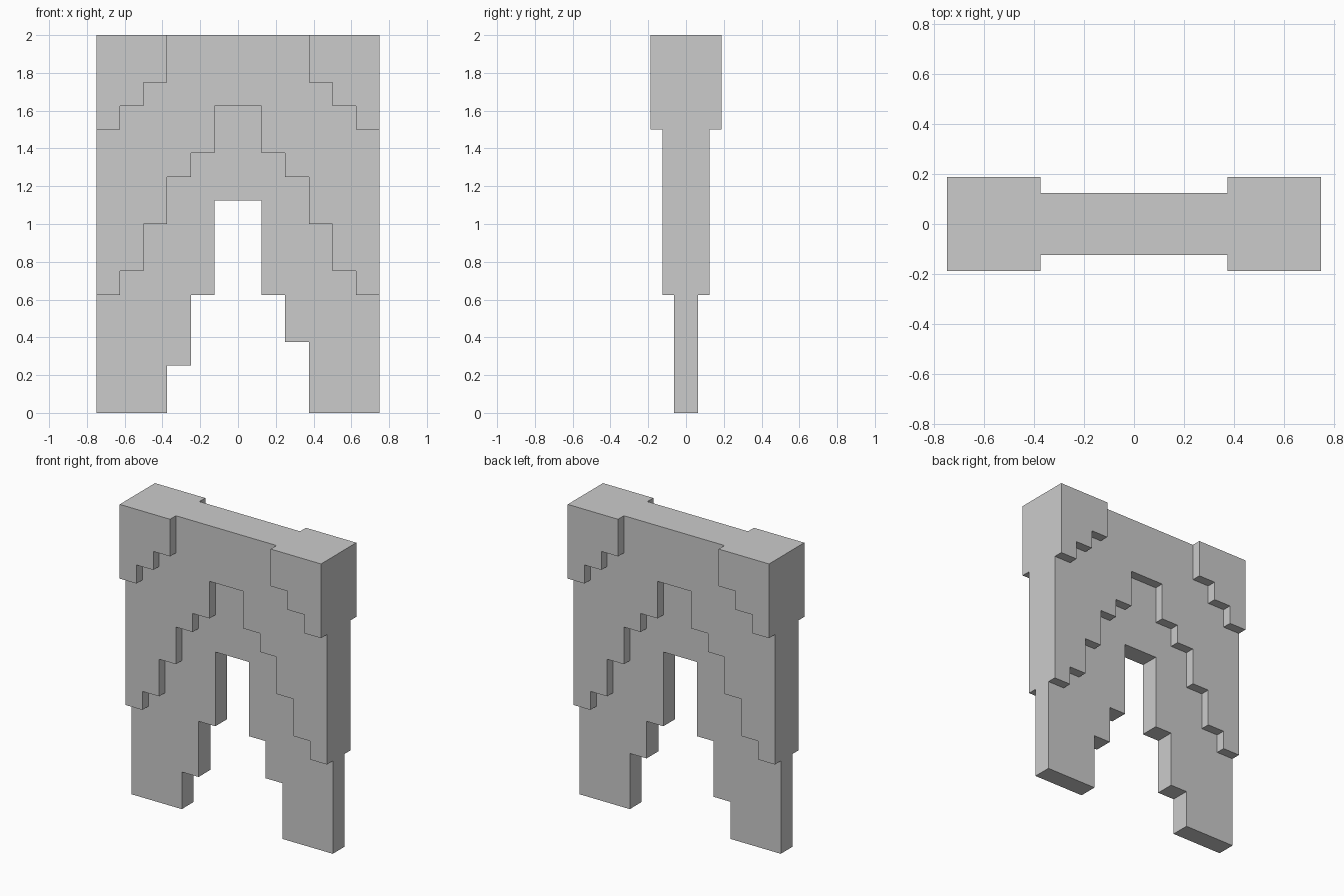
import bpy, bmesh

if "Cube" in bpy.data.objects:
    bpy.data.objects.remove(bpy.data.objects["Cube"])

U = 0.125   # everything sits on a 1/8 unit grid
TOP = 16    # top edge in grid units


def stepped_panel(name, steps, x_end, half_depth):
    """Flat-topped panel with a stepped underside; steps = (x start, bottom z) in grid units."""
    ends = [x for x, _ in steps[1:]] + [x_end]
    outline = []
    for (x0, z), x1 in zip(steps, ends):
        outline += [(x0, z), (x1, z)]
    outline += [(x_end, TOP), (steps[0][0], TOP)]
    bm = bmesh.new()
    face = bm.faces.new([bm.verts.new((x * U, -half_depth, z * U)) for x, z in outline])
    ext = bmesh.ops.extrude_face_region(bm, geom=[face])
    moved = [v for v in ext["geom"] if isinstance(v, bmesh.types.BMVert)]
    bmesh.ops.translate(bm, verts=moved, vec=(0, 2 * half_depth, 0))
    bmesh.ops.recalc_face_normals(bm, faces=bm.faces)
    mesh = bpy.data.meshes.new(name)
    bm.to_mesh(mesh)
    bm.free()
    obj = bpy.data.objects.new(name, mesh)
    bpy.context.collection.objects.link(obj)
    return obj


def mirrored(steps, x_end):
    """Same steps reflected to the -x side."""
    ends = [x for x, _ in steps[1:]] + [x_end]
    return [(-x1, z) for (_, z), x1 in zip(steps, ends)][::-1]


# Thin core panel with the arch opening (its lowest steps differ left and right)
panel = stepped_panel("hanging_panel",
                      [(-6, 0), (-3, 2), (-2, 5), (-1, 9), (1, 5), (2, 3), (3, 0)], 6, 0.0625)

# Middle layer, symmetric stepped arch
half = [(1, 11), (2, 10), (3, 8), (4, 6), (5, 5)]
middle = stepped_panel("middle_layer", mirrored(half, 6) + [(-1, 13)] + half, 6, 0.125)

# Thick stepped top corners
corner = [(3, 14), (4, 13), (5, 12)]
right = stepped_panel("right_corner", corner, 6, 0.1875)
left = stepped_panel("left_corner", mirrored(corner, 6), -3, 0.1875)

# Fuse the layers into one clean solid
bpy.context.view_layer.objects.active = panel
for part in (middle, right, left):
    mod = panel.modifiers.new("fuse", 'BOOLEAN')
    mod.operation = 'UNION'
    mod.solver = 'EXACT'
    mod.object = part
    bpy.ops.object.modifier_apply(modifier=mod.name)
    bpy.data.objects.remove(part)
